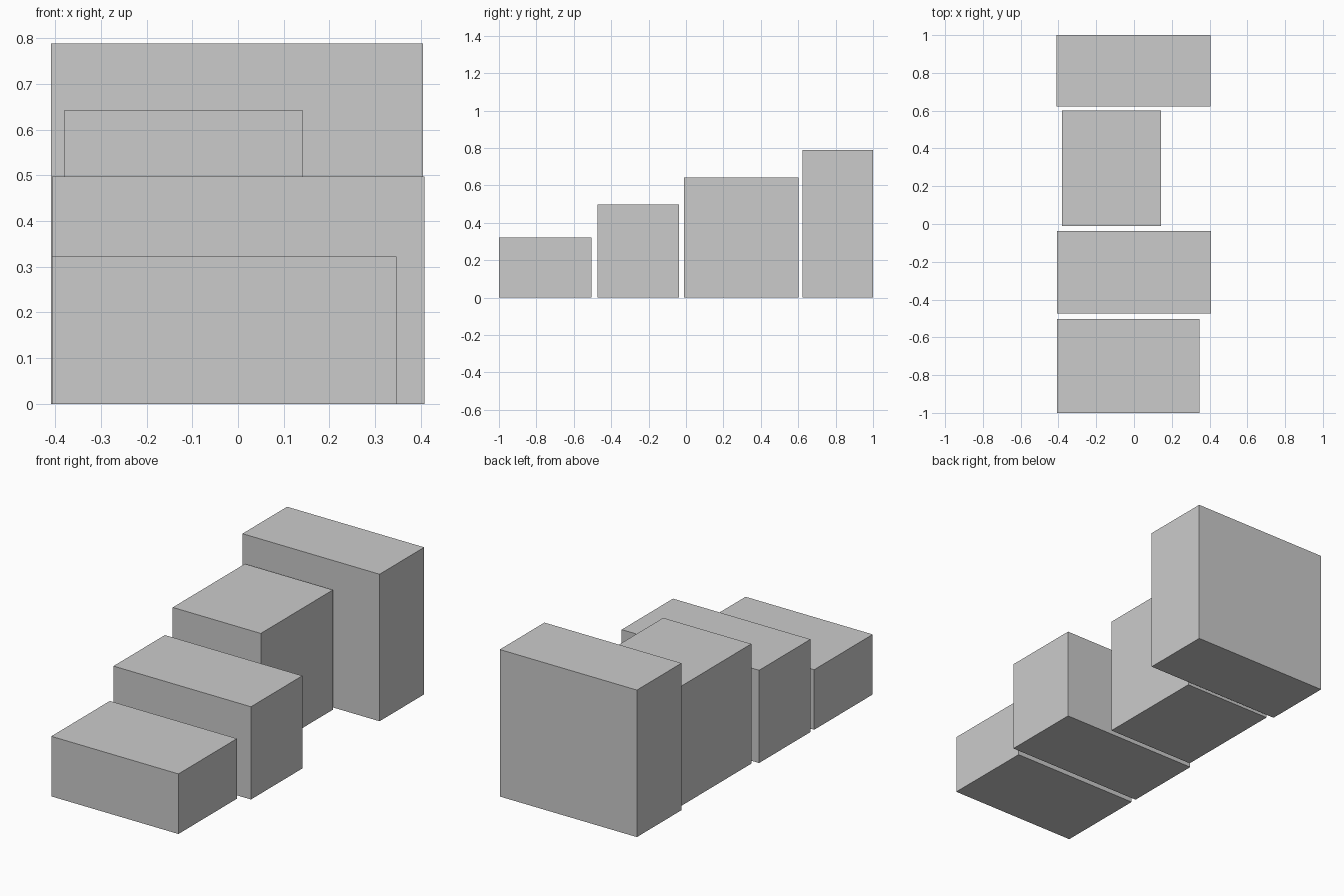
import bpy

if "Cube" in bpy.data.objects:
    bpy.data.objects.remove(bpy.data.objects["Cube"])


def box(name, x0, x1, y0, y1, height):
    """Add a block standing on the ground, given its extents."""
    bpy.ops.mesh.primitive_cube_add(
        size=1, location=((x0 + x1) / 2, (y0 + y1) / 2, height / 2))
    obj = bpy.context.object
    obj.name = name
    obj.scale = (x1 - x0, y1 - y0, height)
    bpy.ops.object.transform_apply(location=False, rotation=False, scale=True)


# Four separate blocks, rising from front to back
box("front_block", -0.407, 0.347, -1.0, -0.504, 0.322)
box("low_middle_block", -0.407, 0.408, -0.473, -0.038, 0.497)
box("high_middle_block", -0.380, 0.142, -0.010, 0.601, 0.642)
box("back_block", -0.409, 0.404, 0.622, 1.0, 0.788)
